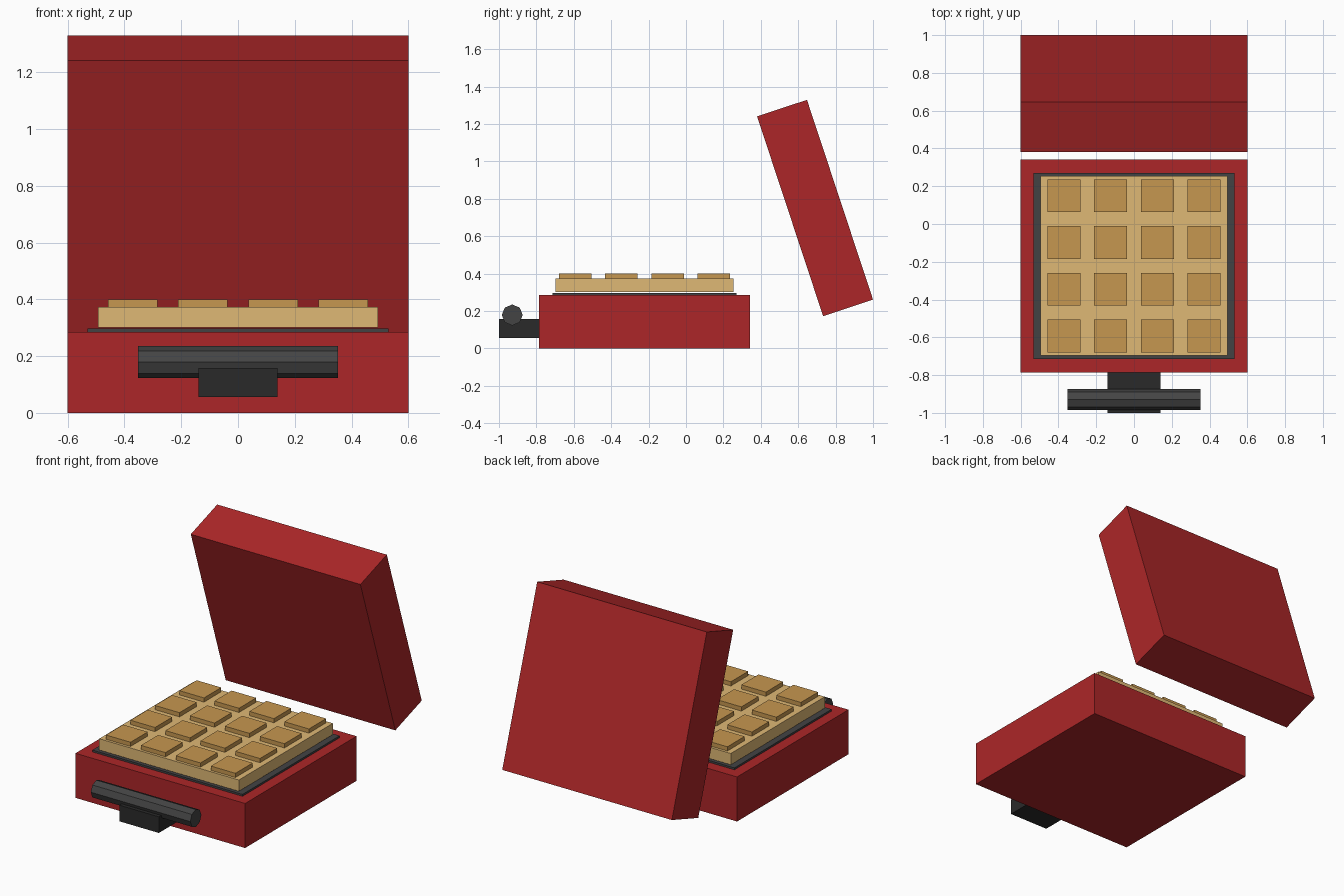
import bpy
from math import pi, radians

if "Cube" in bpy.data.objects:
    bpy.data.objects.remove(bpy.data.objects["Cube"])

CY = -0.222  # centre line of the lower half


def material(name, r, g, b):
    m = bpy.data.materials.new(name)
    m.diffuse_color = [((c / 255 + 0.055) / 1.055) ** 2.4 for c in (r, g, b)] + [1]
    m.use_nodes = True
    m.node_tree.nodes["Principled BSDF"].inputs["Base Color"].default_value = m.diffuse_color
    return m


red = material("red_shell", 172, 38, 40)
plate_grey = material("plate_grey", 66, 66, 68)
grip_grey = material("grip_grey", 68, 68, 68)
dark = material("dark_plastic", 42, 42, 42)
batter = material("waffle_light", 223, 184, 117)
crust = material("waffle_dark", 198, 151, 80)


def box(name, loc, size, mat, tilt=0):
    bpy.ops.mesh.primitive_cube_add(size=1, location=loc, rotation=(tilt, 0, 0))
    ob = bpy.context.object
    ob.name = name
    ob.scale = size
    ob.data.materials.append(mat)
    return ob


# Lower shell and open, tilted lid
box("base", (0, CY, 0.1425), (1.2, 1.126, 0.285), red)
box("lid", (0, 0.69, 0.751), (1.2, 0.281, 1.125), red, radians(18.3))

# Cooking plate
box("cooking_plate", (0, CY, 0.286), (1.062, 0.983, 0.022), plate_grey)

# Waffle slab with a 4 x 4 grid of raised squares
box("waffle", (0, CY, 0.337), (0.988, 0.95, 0.072), batter)
for i in range(4):
    for j in range(4):
        box(f"waffle_square_{i}_{j}",
            ((i - 1.5) * 0.2475, CY + (j - 1.5) * 0.2475, 0.38),
            (0.174, 0.174, 0.04), crust)

# Handle bracket and octagonal grip
box("handle_bracket", (0, -0.89, 0.107), (0.28, 0.22, 0.103), dark)
bpy.ops.mesh.primitive_cylinder_add(vertices=8, radius=0.056, depth=0.704,
                                    location=(0, -0.929, 0.179), rotation=(0, pi / 2, 0))
grip = bpy.context.object
grip.name = "handle_grip"
grip.data.materials.append(grip_grey)
